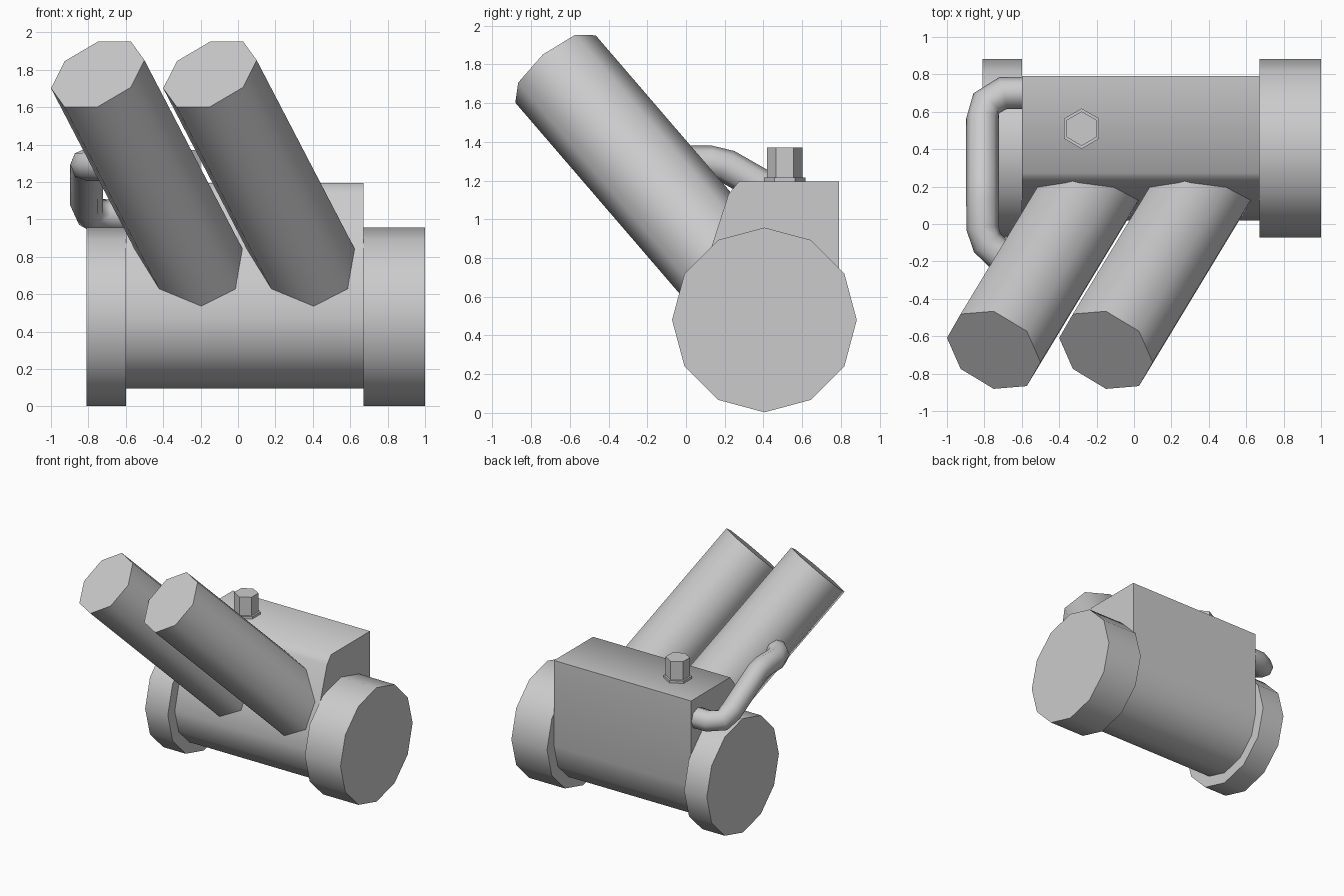
import bpy, bmesh
from math import sin, cos, pi, radians
from mathutils import Vector

if "Cube" in bpy.data.objects:
    bpy.data.objects.remove(bpy.data.objects["Cube"])


def finish(name, bm, angle=55):
    bmesh.ops.recalc_face_normals(bm, faces=bm.faces)
    me = bpy.data.meshes.new(name)
    bm.to_mesh(me)
    bm.free()
    ob = bpy.data.objects.new(name, me)
    bpy.context.collection.objects.link(ob)
    bpy.ops.object.select_all(action='DESELECT')
    ob.select_set(True)
    bpy.context.view_layer.objects.active = ob
    bpy.ops.object.shade_smooth_by_angle(angle=radians(angle))
    return ob


def loft(name, rings, angle=55):
    """Skin a list of equal-length point rings and cap both ends."""
    bm = bmesh.new()
    rows = [[bm.verts.new(p) for p in ring] for ring in rings]
    n = len(rows[0])
    for a, b in zip(rows, rows[1:]):
        for i in range(n):
            j = (i + 1) % n
            bm.faces.new((a[i], a[j], b[j], b[i]))
    bm.faces.new(rows[0])
    bm.faces.new(rows[-1])
    return finish(name, bm, angle)


def ring(c, u, v, n):
    c, u, v = Vector(c), Vector(u), Vector(v)
    return [c + u * cos(2 * pi * i / n) + v * sin(2 * pi * i / n) for i in range(n)]


CY, CZ = 0.405, 0.48

# Main housing: round belly with a boxy upper part
R = 0.385
profile = [(CY + R * cos(-pi / 6 * i), CZ + R * sin(-pi / 6 * i)) for i in range(8)]
profile += [(0.22, 1.13), (0.273, 1.195), (CY + R, 1.195)]
loft("housing", [[(x, y, z) for y, z in profile] for x in (-0.6, 0.67)])

# End flanges
for name, x0, x1 in (("left_flange", -0.81, -0.6), ("right_flange", 0.67, 1.0)):
    loft(name, [ring((x, CY, CZ), (0, 0.477, 0), (0, 0, 0.477), 12) for x in (x0, x1)])

# Two slanted tubes
axis = Vector((0.52, 0.86, -1.0))
u, v = (0, 0.2075, 0.174), (0.25, -0.065, 0.075)
for name, dx in (("left_tube", 0.0), ("right_tube", 0.6)):
    top = Vector((-0.75 + dx, -0.674, 1.776))
    loft(name, [ring(top, u, v, 8), ring(top + axis * 1.15, u, v, 8)])

# Bolt on top of the housing
for name, r, z0, z1 in (("bolt_collar", 0.108, 1.18, 1.215), ("bolt_head", 0.092, 1.2, 1.37)):
    loft(name, [ring((-0.28, 0.51, z), (0, r, 0), (-r, 0, 0), 6) for z in (z0, z1)], 30)

# Bent pipe from the housing end to the left tube
path = [Vector(p) for p in (
    (-0.56, 0.70, 1.02), (-0.70, 0.70, 1.02), (-0.79, 0.645, 1.03), (-0.81, 0.56, 1.075),
    (-0.81, 0.21, 1.275), (-0.81, 0.13, 1.293), (-0.81, -0.02, 1.293),
    (-0.785, -0.10, 1.293), (-0.69, -0.19, 1.29), (-0.58, -0.24, 1.29))]
rings = []
for i, p in enumerate(path):
    t = (path[min(i + 1, len(path) - 1)] - path[max(i - 1, 0)]).normalized()
    side = t.cross(Vector((0, 0, 1))).normalized()
    rings.append(ring(p, side * 0.087, side.cross(t) * 0.087, 8))
loft("bent_pipe", rings, 60)
